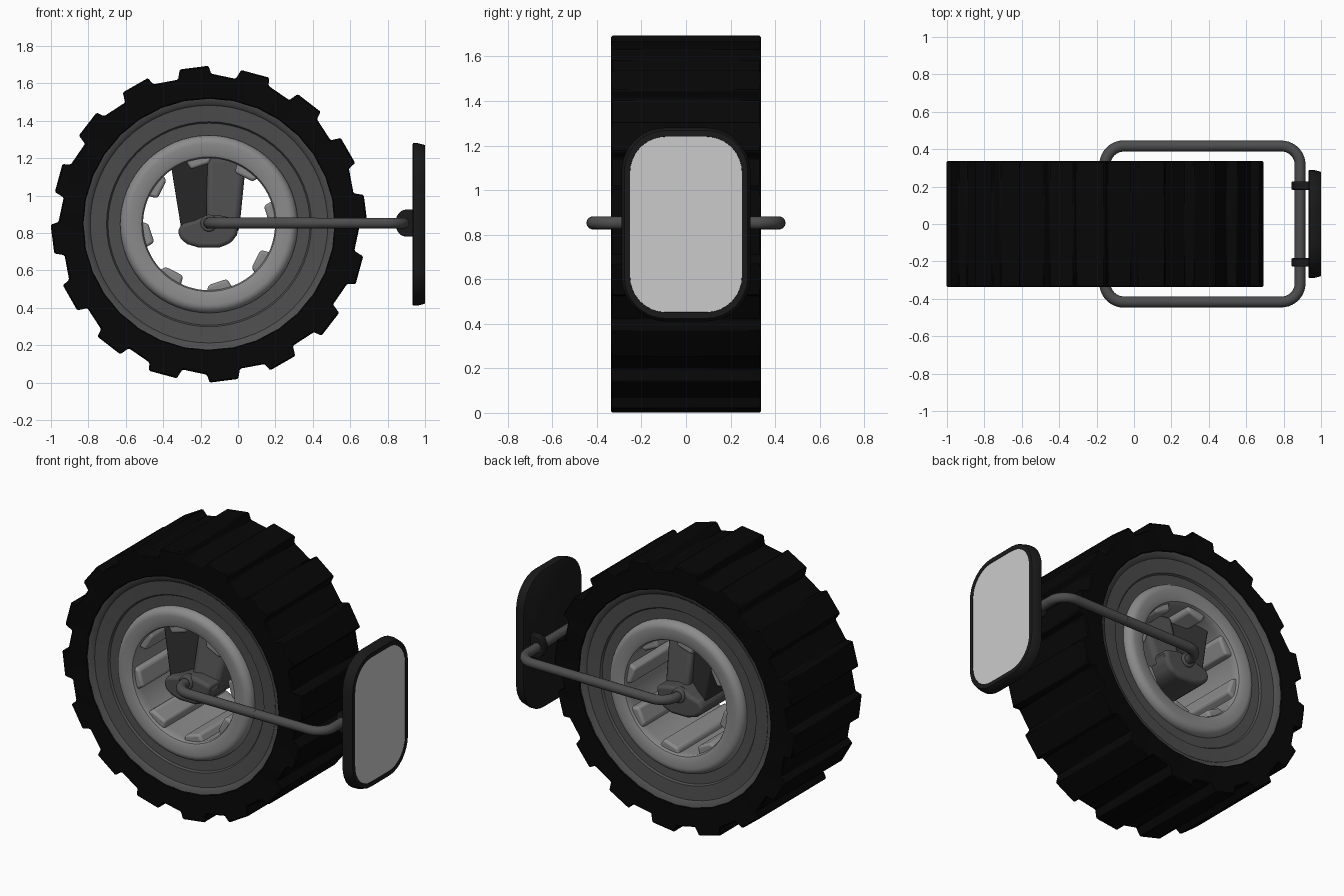
import bpy, bmesh, math
from math import sin, cos, pi, radians
from mathutils import Vector

if "Cube" in bpy.data.objects:
    bpy.data.objects.remove(bpy.data.objects["Cube"])

CX, CZ = -0.155, 0.847   # wheel axis


def mat(name, v):
    m = bpy.data.materials.new(name)
    m.diffuse_color = (v, v, v, 1)
    m.use_nodes = True
    m.node_tree.nodes["Principled BSDF"].inputs["Base Color"].default_value = m.diffuse_color
    return m


BLACK, DARK = mat("rubber", 0.002), mat("dark_metal", 0.075)
FRAME, LIGHT, GLASS = mat("frame_black", 0.01), mat("light_metal", 0.26), mat("mirror_grey", 0.58)
SHADE = mat("shaded_metal", 0.025)


def finish(ob, m, bevel=0, segs=2):
    ob.data.materials.append(m)
    bpy.context.view_layer.objects.active = ob
    bpy.ops.object.select_all(action='DESELECT')
    ob.select_set(True)
    bpy.ops.object.shade_smooth_by_angle(angle=radians(35))
    if bevel:
        b = ob.modifiers.new("bevel", 'BEVEL')
        b.width, b.segments, b.limit_method = bevel, segs, 'ANGLE'
    return ob


def loft(name, rings, m, closed=False, bevel=0, segs=2):
    """Skin a stack of equal-length rings; join last to first, or cap both ends."""
    bm = bmesh.new()
    vs = [[bm.verts.new(p) for p in r] for r in rings]
    n, k = len(vs[0]), len(vs)
    for i in range(k if closed else k - 1):
        a, b = vs[i], vs[(i + 1) % k]
        for j in range(n):
            bm.faces.new((a[j], a[(j + 1) % n], b[(j + 1) % n], b[j]))
    if not closed:
        bm.faces.new(vs[0])
        bm.faces.new(vs[-1])
    bmesh.ops.recalc_face_normals(bm, faces=bm.faces)
    me = bpy.data.meshes.new(name)
    bm.to_mesh(me)
    bm.free()
    ob = bpy.data.objects.new(name, me)
    bpy.context.collection.objects.link(ob)
    return finish(ob, m, bevel, segs)


def polar(r, a, y):
    return (CX + r * cos(a), y, CZ + r * sin(a))


def lathe(name, half, m, n=64):
    """Revolve a (radius, y) half profile mirrored in y around the wheel axis."""
    prof = half + [(r, -y) for r, y in reversed(half)]
    return loft(name, [[polar(r, 2 * pi * j / n, y) for j in range(n)] for r, y in prof], m, True)


def extrude(name, pts, y0, y1, m, bevel=0, segs=2):
    return loft(name, [[(x, y, z) for x, z in pts] for y in (y0, y1)], m, False, bevel, segs)


# tyre with 16 full-width lugs
tooth = [(0.842, 100.7), (0.847, 90.2), (0.805, 89.2), (0.79, 79.6)]
outer = [(r, radians(a - 22.5 * i)) for i in range(16) for r, a in tooth]
W = 0.337
loft("tyre", [[polar(0.67, a, y) for r, a in outer] if inner else [polar(r, a, y) for r, a in outer]
              for inner, y in ((1, W - 0.002), (0, W), (0, -W), (1, -W + 0.002))], BLACK, True, 0.006, 1)

# stepped rim and the rounded bright ring lining the centre hole
lathe("rim", [(0.44, 0.2), (0.44, 0.285), (0.54, 0.29), (0.548, 0.302), (0.635, 0.31),
              (0.645, 0.322), (0.672, 0.33), (0.676, 0.3)], DARK)
bulge = [(0.43 + 0.045 * cos(t), 0.292 + 0.045 * sin(t)) for t in [pi * i / 16 for i in range(9)]]
lathe("hub_ring", [(0.475, 0.2)] + bulge + [(0.38, 0.334), (0.36, 0.326), (0.353, 0.31), (0.355, 0.27)],
      LIGHT)

# eight ribs along the inside of the hole
for i in range(8):
    a = radians(10 + 45 * i)
    e, t = Vector((cos(a), sin(a))), Vector((-sin(a), cos(a)))
    pts = [Vector((CX, CZ)) + e * r + t * s for r, s in
           ((0.38, -0.085), (0.32, -0.06), (0.305, 0.045), (0.37, 0.07))]
    extrude("inner_rib_%d" % i, pts, -0.31, 0.31, LIGHT, 0.015, 3)

# axle support: wide boot around the axle, narrower column and angled side web
boot = [(0.008, 0.87), (0.005, 0.85), (-0.005, 0.79), (-0.04, 0.745), (-0.10, 0.722),
        (-0.21, 0.722), (-0.27, 0.74), (-0.31, 0.77), (-0.322, 0.81), (-0.30, 0.85),
        (-0.23, 0.868), (-0.185, 0.89), (-0.1, 0.895)]
extrude("axle_boot", boot, -0.295, 0.295, DARK, 0.025, 3)


def panel(name, pts, m, bevel):
    """Extrude an x, z outline to a half thickness given at each point."""
    loft(name, [[(x, s * y, z) for x, z, y in pts] for s in (-1, 1)], m, False, bevel, 3)


panel("support_column", [(0.045, 1.20, 0.11), (0.005, 0.80, 0.22), (-0.17, 0.80, 0.25), (-0.165, 1.21, 0.15)],
      DARK, 0.03)
panel("support_web", [(-0.365, 1.20, 0.24), (-0.30, 0.80, 0.25), (-0.12, 0.80, 0.16), (-0.12, 1.21, 0.12)],
      SHADE, 0.01)


# bent tube arms
def tube(name, pts, rad, m):
    cu = bpy.data.curves.new(name, 'CURVE')
    cu.dimensions, cu.bevel_depth, cu.bevel_resolution, cu.use_fill_caps = '3D', rad, 5, True
    sp = cu.splines.new('POLY')
    sp.points.add(len(pts) - 1)
    for p, co in zip(sp.points, pts):
        p.co = (*co, 1)
    ob = bpy.data.objects.new(name, cu)
    bpy.context.collection.objects.link(ob)
    sp.use_smooth = True
    cu.materials.append(m)


def bend(cx, cy, r, a0, a1):
    return [(cx + r * cos(a), cy + r * sin(a), 0.853)
            for a in [radians(a0 + (a1 - a0) * i / 10) for i in range(11)]]


Y, R = 0.417, 0.1
for s, side in ((-1, "front"), (1, "back")):
    def flip(pts):
        return [(x, s * y, z) for x, y, z in pts]
    tube(side + "_arm", flip([(CX, 0.2, 0.853)] + bend(CX + R, Y - R, R, 180, 90) + [(0.42, Y, 0.853)]),
         0.03, DARK)
    # collar where the arm enters the support
    bpy.ops.mesh.primitive_cylinder_add(vertices=32, radius=0.045, depth=0.05,
                                        location=(CX, s * 0.283, 0.853), rotation=(pi / 2, 0, 0))
    ob = bpy.context.object
    ob.name = side + "_collar"
    finish(ob, DARK, 0.008)
    # clamp between tube and mirror
    arc = [(0.897 + 0.055 * cos(a), 0.853 + 0.072 * sin(a))
           for a in [radians(90 + 15 * i) for i in range(13)]]
    extrude(side + "_clamp", arc + [(0.94, 0.781), (0.94, 0.925)],
            s * 0.205 - 0.022, s * 0.205 + 0.022, FRAME, 0.005)
half = bend(0.888 - R, Y - R, R, 90, 0)
tube("mirror_bar", [(0.42, Y, 0.853)] + half + [(x, -y, z) for x, y, z in reversed(half)]
     + [(0.42, -Y, 0.853)], 0.029, DARK)


# mirror housing and glass
def rrect(x, hy, hz, r, n=8):
    pts = []
    for q, (sy, sz) in enumerate(((1, 1), (-1, 1), (-1, -1), (1, -1))):
        for i in range(n + 1):
            a = pi / 2 * (q + i / n)
            pts.append((x, sy * (hy - r) + r * cos(a), 0.846 + sz * (hz - r) + r * sin(a)))
    return pts


loft("mirror_housing", [rrect(0.934, 0.285, 0.43, 0.195), rrect(0.937, 0.290, 0.435, 0.20),
                        rrect(0.958, 0.290, 0.435, 0.20), rrect(0.997, 0.280, 0.425, 0.19),
                        rrect(1.0, 0.277, 0.422, 0.187), rrect(1.0, 0.252, 0.395, 0.162),
                        rrect(0.994, 0.25, 0.393, 0.16)], FRAME)
loft("mirror_glass", [rrect(0.985, 0.251, 0.394, 0.16), rrect(0.998, 0.251, 0.394, 0.16)], GLASS)
